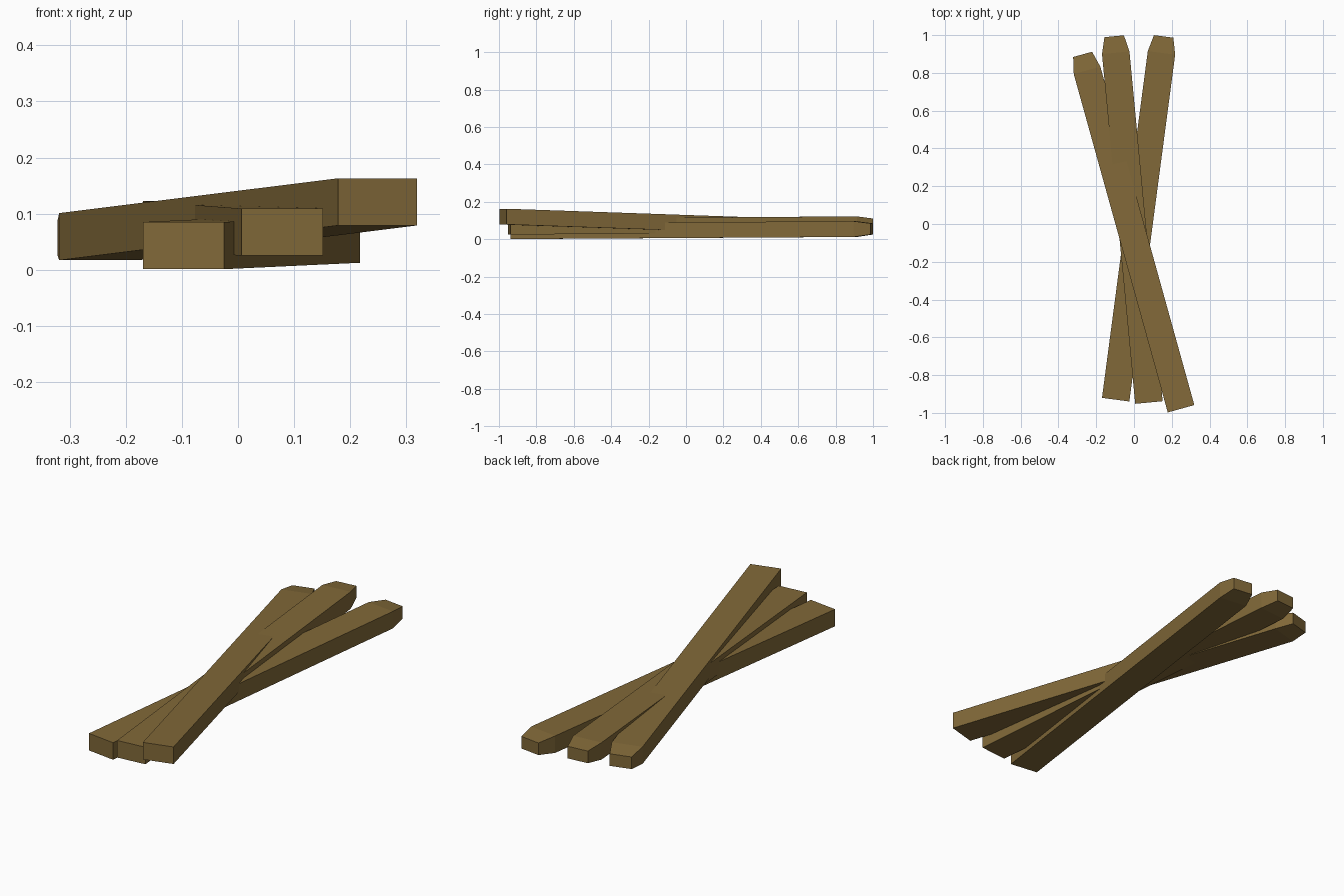
import bpy, bmesh
from mathutils import Vector

if "Cube" in bpy.data.objects:
    bpy.data.objects.remove(bpy.data.objects["Cube"])

wood = bpy.data.materials.new("brown wood")
wood.diffuse_color = (0.22, 0.14, 0.04, 1)
wood.use_nodes = True
wood.node_tree.nodes["Principled BSDF"].inputs["Base Color"].default_value = wood.diffuse_color

HALF_W, HALF_H = 0.073, 0.042   # plank cross-section
TIP_LEN, TIP_SCALE = 0.088, 0.71  # narrowed far end


def stake(name, front, back):
    """Square-cut timber from front to back (centre points), tapering at the back."""
    a, b = Vector(front), Vector(back)
    along = (b - a).normalized()
    side = along.cross(Vector((0, 0, 1))).normalized()
    up = Vector((0, 0, 1))
    bm = bmesh.new()
    rings = []
    for c, s in ((a, 1), (b - along * TIP_LEN, 1), (b, TIP_SCALE)):
        rings.append([bm.verts.new(c + side * HALF_W * s * i + up * HALF_H * s * j)
                      for i, j in ((-1, -1), (1, -1), (1, 1), (-1, 1))])
    for r, q in zip(rings, rings[1:]):
        for k in range(4):
            n = (k + 1) % 4
            bm.faces.new((r[k], r[n], q[n], q[k]))
    bm.faces.new(rings[0][::-1])
    bm.faces.new(rings[-1])
    bmesh.ops.recalc_face_normals(bm, faces=bm.faces)
    me = bpy.data.meshes.new(name)
    bm.to_mesh(me)
    bm.free()
    me.materials.append(wood)
    ob = bpy.data.objects.new(name, me)
    bpy.context.collection.objects.link(ob)


# three crossed stakes, lowest first
stake("bottom_stake", (-0.097, -0.93, 0.043), (0.157, 0.993, 0.055))
stake("middle_stake", (0.079, -0.945, 0.067), (-0.105, 0.994, 0.081))
stake("top_stake", (0.249, -0.978, 0.121), (-0.272, 0.898, 0.056))
